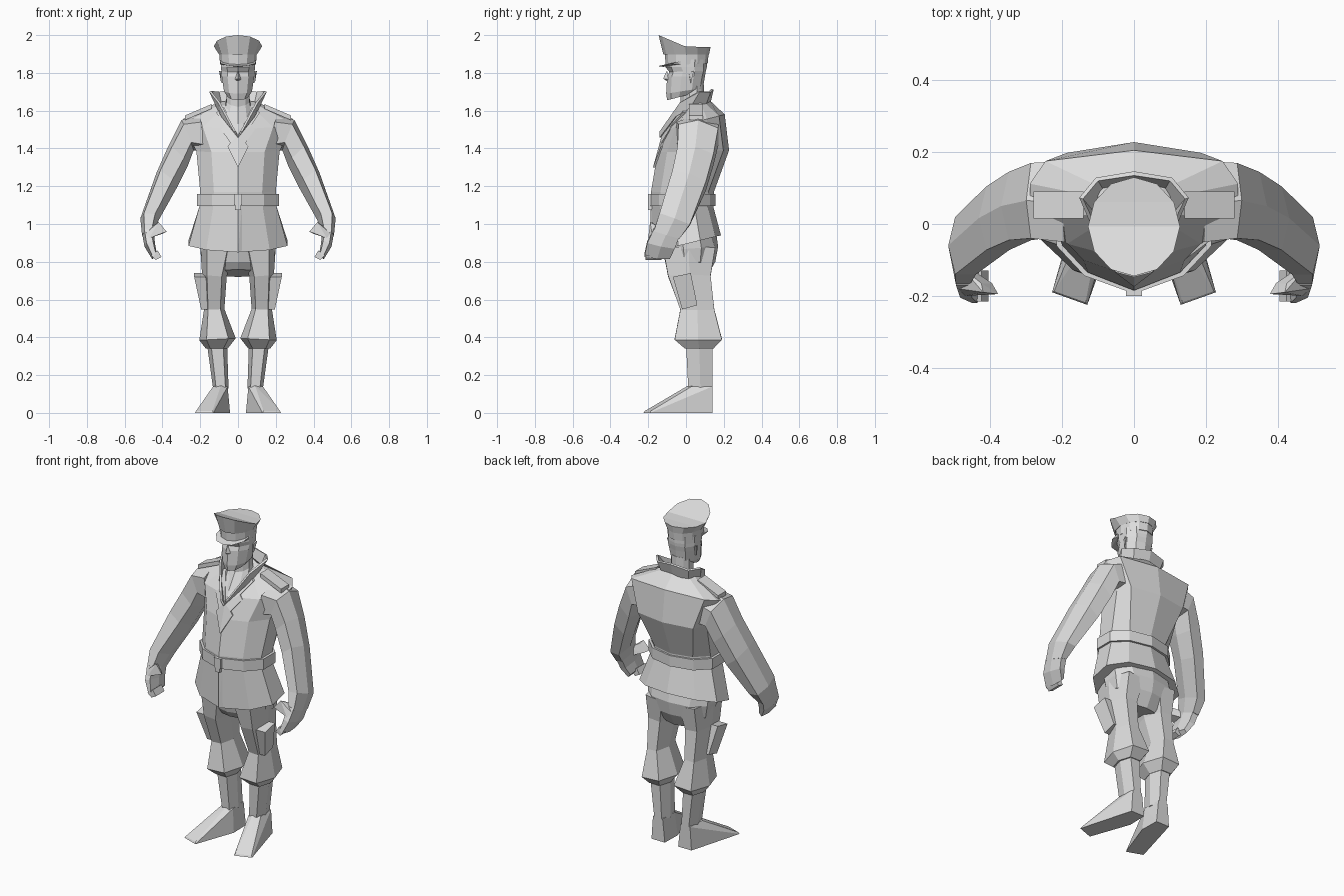
import bpy, bmesh, math

grey = bpy.data.materials.new("uniform_grey")
grey.diffuse_color = (0.72, 0.72, 0.72, 1)


def make(name, bm, mirror=False):
    bmesh.ops.recalc_face_normals(bm, faces=bm.faces)
    me = bpy.data.meshes.new(name)
    bm.to_mesh(me)
    bm.free()
    me.materials.append(grey)
    ob = bpy.data.objects.new(name, me)
    bpy.context.collection.objects.link(ob)
    if mirror:
        ob.modifiers.new("mirror", 'MIRROR').use_clip = False
    return ob


def loft(name, rings, mirror=False):
    """Skin closed rings and close both ends with strips across the ring."""
    bm = bmesh.new()
    vs = [[bm.verts.new(p) for p in r] for r in rings]
    n = len(vs[0])
    for a, b in zip(vs, vs[1:]):
        for i in range(n):
            bm.faces.new((a[i], a[(i + 1) % n], b[(i + 1) % n], b[i]))
    for r in (vs[0], vs[-1]):
        for i in range(n // 2):
            quad = [r[i], r[i + 1], r[n - i - 1], r[(n - i) % n]]
            bm.faces.new(list(dict.fromkeys(quad)))
    return make(name, bm, mirror)


def hull(name, pts, mirror=False):
    bm = bmesh.new()
    for p in pts:
        bm.verts.new(p)
    bmesh.ops.convex_hull(bm, input=bm.verts)
    return make(name, bm, mirror)


def box(x0, x1, y0, y1, z0, z1):
    return [(x, y, z) for x in (x0, x1) for y in (y0, y1) for z in (z0, z1)]


def body_ring(zf, zb, w, yf, yb, chamfer=0.05, back=.64):
    """Ten-sided symmetric section from the front centre; back sets the rear corner width."""
    d = yb - yf
    half = [(0, yf), (.64 * w, yf + chamfer), (w, yf + .38 * d),
            (w, yf + .7 * d), (back * w, yb - .6 * chamfer), (0, yb)]
    pts = half + [(-x, y) for x, y in half[-2:0:-1]]
    return [(x, y, zf + (zb - zf) * (y - yf) / d) for x, y in pts]


def limb_ring(xo, zo, xi, zi, yf, yb, dz=0):
    """Six-sided section from an outer to an inner edge; dz lifts the front."""
    out = []
    for u, v in ((1, 0), (.6, 1), (-.6, 1), (-1, 0), (-.6, -1), (.6, -1)):
        t = (1 - u) / 2
        out.append((xo + (xi - xo) * t, (yf + yb) / 2 - v * (yb - yf) / 2,
                    zo + (zi - zo) * t + v * dz))
    return out


def oval(rx, yf, yb, z, n=12):
    """Cap section; z is a function of y."""
    out = []
    for k in range(n):
        a = 2 * math.pi * k / n
        y = (yf + yb) / 2 - math.cos(a) * (yb - yf) / 2
        out.append((rx * math.sin(a), y, z(y)))
    return out


# Jacket
loft("jacket", [body_ring(*r) for r in [
    (.85, .94, .262, -.18, .185), (1.09, 1.09, .205, -.185, .145),
    (1.17, 1.17, .2, -.185, .148), (1.38, 1.39, .22, -.15, .228, .05, .85),
    (1.50, 1.58, .29, -.105, .205, .05, .85), (1.61, 1.66, .105, -.03, .12)]])
hull("jacket_front_flap", [(0, -.189, 1.08), (.02, -.181, 1.08), (.02, -.175, .86),
                           (0, -.186, .85), (0, -.18, 1.08), (0, -.176, .85)])

# Belt and buckle
loft("belt", [body_ring(z, z, .216, -.194, .157) for z in (1.095, 1.16)])
hull("buckle", box(-.022, .022, -.2, -.18, 1.10, 1.16))
hull("buckle_clasp", box(-.015, .015, -.2, -.18, 1.075, 1.11))

# Lapels lying on the chest
levels = [(1.16, -.185), (1.38, -.15), (1.50, -.105), (1.61, -.03), (1.72, .05)]


def chest_y(x, z):
    for (z0, y0), (z1, y1) in zip(levels, levels[1:]):
        if z <= z1:
            return y0 + (y1 - y0) * (z - z0) / (z1 - z0) + .33 * x
    return .05


bm = bmesh.new()
outline = [(0, 1.30), (.055, 1.41), (.04, 1.43), (.09, 1.50), (.07, 1.52),
           (.115, 1.59), (.075, 1.62), (0, 1.47)]
front = [bm.verts.new((x, chest_y(x, z) - .012, z)) for x, z in outline]
back = [bm.verts.new((x, chest_y(x, z) + .02, z)) for x, z in outline]
for r in (front, back):
    for q in ((0, 1, 2, 7), (2, 3, 4, 7), (4, 5, 6, 7)):
        bm.faces.new([r[i] for i in q])
for i in range(8):
    j = (i + 1) % 8
    bm.faces.new((front[i], front[j], back[j], back[i]))
make("lapel", bm, True)

# Standing collar, tall behind and low in front
low = [(0, .115, 1.63), (.085, .095, 1.63), (.1, .02, 1.615), (.078, -.05, 1.57), (0, -.13, 1.46)]
top = [(0, .135, 1.715), (.1, .12, 1.70), (.142, .07, 1.705), (.095, -.03, 1.645), (.012, -.135, 1.49)]
bm = bmesh.new()
lv, tv = [bm.verts.new(p) for p in low], [bm.verts.new(p) for p in top]
for i in range(4):
    bm.faces.new((lv[i], lv[i + 1], tv[i + 1], tv[i]))
collar = make("collar", bm, True)
collar.modifiers.new("thickness", 'SOLIDIFY').thickness = .012

# Shoulder straps
hull("shoulder_strap", [(x, y, z + h) for x, z in ((.14, 1.61), (.28, 1.55))
                        for y in (.015, .09) for h in (0, .025)], True)

# Arms, fingers and thumbs
loft("arm", [limb_ring(*r) for r in [
    (.20, 1.58, .17, 1.38, -.05, .175), (.30, 1.55, .235, 1.39, -.04, .17, .01),
    (.37, 1.41, .265, 1.31, -.045, .145, .02), (.432, 1.27, .325, 1.19, -.072, .105, .03),
    (.517, 1.03, .42, 1.02, -.14, .02, .03), (.508, .94, .445, .95, -.17, -.035, .02)]], True)
loft("palm", [limb_ring(*r) for r in [
    (.508, .95, .445, .96, -.17, -.035, .02), (.495, .88, .44, .90, -.205, -.06, .015),
    (.455, .815, .43, .845, -.22, -.085, .005)]], True)
hull("fingers", [(x, y, z) for x, z in ((.46, .835), (.435, .81), (.405, .825), (.425, .86))
                 for y in (-.215, -.13)], True)
hull("thumb", [(.48, -.12, .97), (.49, -.18, .95), (.46, -.12, .93), (.47, -.2, .925),
               (.42, -.19, 1.01), (.378, -.195, .96), (.425, -.165, 1.0), (.395, -.165, .95)], True)

# Trousers
loft("hips", [body_ring(*r) for r in [
    (.95, .95, .205, -.14, .16), (.86, .88, .2, -.125, .17, .03),
    (.80, .80, .185, -.11, .155, .03), (.76, .72, .10, -.08, .11, .02)]])
loft("trouser_leg", [limb_ring(*r) for r in [
    (.2, .88, .02, .86, -.122, .155), (.19, .73, .06, .72, -.095, .13),
    (.18, .545, .072, .55, -.03, .15), (.205, .385, .012, .395, -.06, .19),
    (.17, .34, .055, .34, -.005, .145)]], True)
hull("thigh_pocket", [(x + dx, y, z) for dx in (0, -.06)
                      for x, y, z in ((.232, -.07, .72), (.232, .025, .74),
                                      (.195, .06, .57), (.195, -.02, .548))], True)

# Boots
loft("boot_shaft", [limb_ring(*r) for r in [
    (.165, .37, .058, .37, 0, .14), (.132, .13, .05, .13, .012, .14)]], True)
hull("boot_foot", [(.055, .03, .14), (.09, .012, .145), (.132, .03, .14), (.125, .14, .14),
                   (.06, .14, .14), (.045, .14, 0), (.135, .14, 0), (.228, -.19, 0),
                   (.13, -.225, 0), (.222, -.187, .01), (.135, -.218, .01), (.042, .02, 0)], True)

# Head
loft("neck", [body_ring(*r) for r in [
    (1.53, 1.6, .075, -.09, .10, .03), (1.62, 1.68, .062, -.03, .095, .02),
    (1.72, 1.74, .062, -.03, .095, .02)]])
loft("head", [body_ring(*r) for r in [
    (1.655, 1.70, .055, -.1, .07, .02), (1.69, 1.72, .074, -.105, .09, .025),
    (1.78, 1.78, .086, -.1, .1, .025), (1.805, 1.81, .088, -.088, .105, .02),
    (1.83, 1.83, .09, -.108, .11, .03), (1.87, 1.87, .092, -.1, .11, .03)]])
hull("nose", [(0, -.1, 1.815), (0, -.121, 1.77), (.016, -.095, 1.765),
              (-.016, -.095, 1.765), (0, -.098, 1.755)])
hull("ear", [(.08, .015, 1.80), (.08, .04, 1.81), (.08, .025, 1.745), (.092, .015, 1.80),
             (.1, .042, 1.81), (.09, .027, 1.75)], True)

# Peaked cap
loft("cap_band", [oval(.095, -.108, .115, lambda y: 1.845 + .05 * y),
                  oval(.1, -.112, .12, lambda y: 1.905)])
loft("cap_crown", [oval(.1, -.12, .122, lambda y: 1.897),
                   oval(.128, -.145, .13, lambda y: 1.938 + max(0, -y) * .428)])
hull("cap_visor", [(.095, -.03, 1.862), (-.095, -.03, 1.862), (.092, -.08, 1.85), (-.092, -.08, 1.85),
                   (.05, -.135, 1.838), (-.05, -.135, 1.838), (0, -.148, 1.836),
                   (.09, -.03, 1.845), (-.09, -.03, 1.845), (0, -.12, 1.832)])
